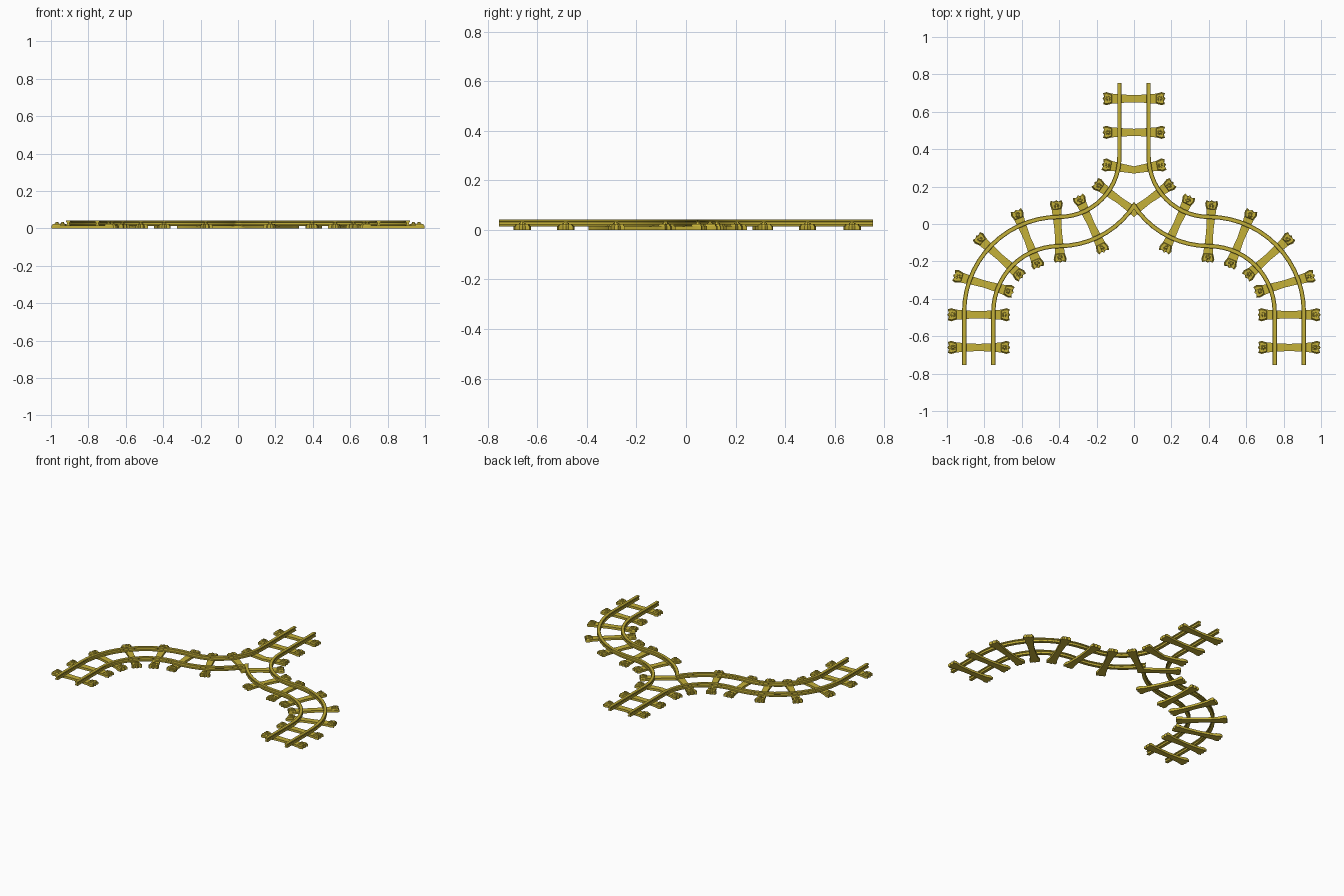
import bpy, bmesh, math
from mathutils import Matrix, Vector

if "Cube" in bpy.data.objects:
    bpy.data.objects.remove(bpy.data.objects["Cube"])

mat = bpy.data.materials.new("brass_yellow")
mat.diffuse_color = (0.56, 0.44, 0.04, 1)
mat.use_nodes = True
mat.node_tree.nodes["Principled BSDF"].inputs["Base Color"].default_value = mat.diffuse_color


def finish(name, bm):
    """Cut at the centre plane, mirror to the other side and shade."""
    bmesh.ops.recalc_face_normals(bm, faces=bm.faces)
    bmesh.ops.bisect_plane(bm, geom=bm.verts[:] + bm.edges[:] + bm.faces[:],
                           plane_co=(0, 0, 0), plane_no=(1, 0, 0), clear_inner=True)
    me = bpy.data.meshes.new(name)
    bm.to_mesh(me)
    bm.free()
    ob = bpy.data.objects.new(name, me)
    bpy.context.collection.objects.link(ob)
    me.materials.append(mat)
    m = ob.modifiers.new("mirror", 'MIRROR')
    m.merge_threshold = 0.0005
    bpy.ops.object.select_all(action='DESELECT')
    ob.select_set(True)
    bpy.context.view_layer.objects.active = ob
    bpy.ops.object.shade_smooth_by_angle(angle=math.radians(35))
    return ob


def prism(bm, pts, z0, z1, mtx, taper=1.0):
    """Extrude an outline from z0 to z1, shrinking the top about its middle."""
    c = sum((Vector(p) for p in pts), Vector((0, 0))) / len(pts)
    lo = [bm.verts.new(mtx @ Vector((x, y, z0))) for x, y in pts]
    hi = [bm.verts.new(mtx @ Vector((c.x + (x - c.x) * taper, c.y + (y - c.y) * taper, z1)))
          for x, y in pts]
    bm.faces.new(lo[::-1])
    bm.faces.new(hi)
    n = len(pts)
    for i in range(n):
        bm.faces.new((lo[i], lo[(i + 1) % n], hi[(i + 1) % n], hi[i]))


def ngon(cx, r, n):
    return [(cx + r * math.cos(2 * math.pi * i / n), r * math.sin(2 * math.pi * i / n))
            for i in range(n)]


# Rails: an S path of straight, two quarter arcs and straight, offset from the track centre
PROFILE = [(-.011, .014), (.011, .014), (.011, .019), (.006, .022), (.006, .031),
           (.0115, .034), (.0115, .040), (.009, .042), (-.009, .042), (-.0115, .040),
           (-.0115, .034), (-.006, .031), (-.006, .022), (-.011, .019)]


def rail(name, off, straight_top):
    N = 14
    path = [((off, .755), (1, 0))] if straight_top else []
    for i in range(N + 1):
        a = math.pi / 2 * i / N
        d = (math.cos(a), math.sin(a))
        r = .4 - off
        path.append(((.4 - r * d[0], .36 - r * d[1]), d))
    for i in range(1, N + 1):
        a = math.pi / 2 * (1 - i / N)
        d = (math.cos(a), math.sin(a))
        r = .43 + off
        path.append(((.4 + r * d[0], -.47 + r * d[1]), d))
    path.append(((.83 + off, -.755), (1, 0)))
    bm = bmesh.new()
    rings = [[bm.verts.new((p[0] + w * d[0], p[1] + w * d[1], z)) for w, z in PROFILE]
             for p, d in path]
    n = len(PROFILE)
    for A, B in zip(rings, rings[1:]):
        for i in range(n):
            bm.faces.new((A[i], A[(i + 1) % n], B[(i + 1) % n], B[i]))
    bm.faces.new(rings[0])
    bm.faces.new(rings[-1][::-1])
    finish(name, bm)


rail("outer_rail", .078, True)
rail("inner_rail", -.078, False)

# Sleepers: waisted plank, raised ragged end pads and bolts
HALF = [(0, -.019), (.06, -.022), (.12, -.027), (.147, -.035), (.166, -.029), (.160, -.012),
        (.168, 0), (.160, .012), (.166, .029), (.147, .035), (.12, .027), (.06, .022), (0, .019)]
OUTLINE = HALF + [(-x, -y) for x, y in HALF[1:-1]]
PAD = [(.118, -.022), (.147, -.031), (.162, -.026), (.157, -.011), (.163, 0),
       (.157, .011), (.162, .026), (.147, .031), (.118, .022)]

SLEEPERS = [(0, .67, 0), (0, .49, 0), (.006, .29, 10), (.076, .125, 36), (.23, 0, 65),
            (.405, -.04, 86), (.57, -.08, 68), (.72, -.175, 42), (.805, -.32, 16),
            (.83, -.485, 0), (.83, -.66, 0)]

for k, (x, y, ang) in enumerate(SLEEPERS):
    base = Matrix.Translation((x, y, 0)) @ Matrix.Rotation(math.radians(ang), 4, 'Z')
    bm = bmesh.new()
    prism(bm, OUTLINE, 0, .016, base)
    for turn in (0, math.pi):
        m = base @ Matrix.Rotation(turn, 4, 'Z')
        prism(bm, PAD, .015, .024, m, .88)
        prism(bm, ngon(.138, .014, 8), .023, .027, m, .9)
        prism(bm, ngon(.138, .009, 6), .026, .034, m, .75)
    finish(f"sleeper_{k + 1}", bm)
